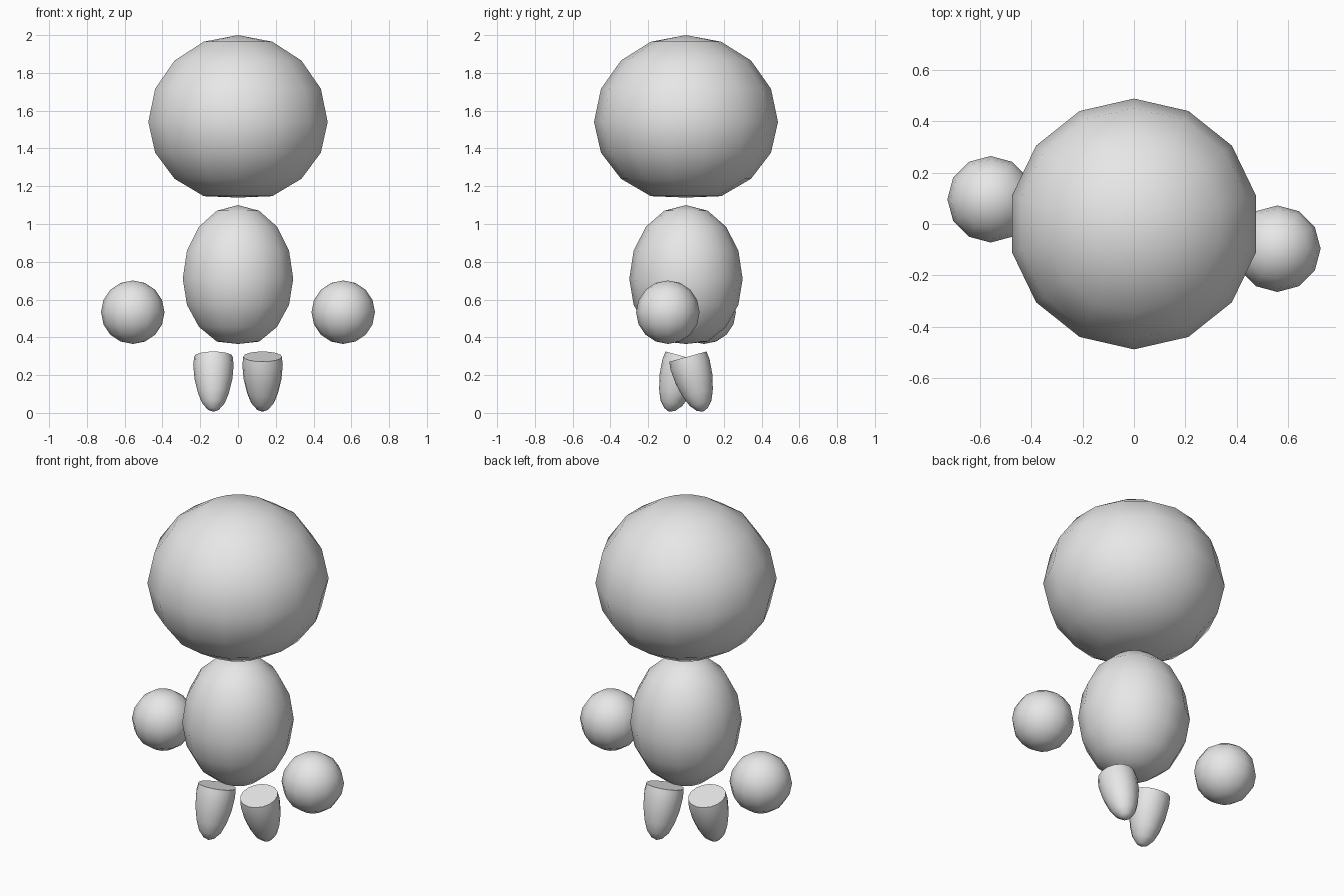
import bpy, bmesh, math
from mathutils import Matrix

cube = bpy.data.objects.get("Cube")
if cube:
    bpy.data.objects.remove(cube, do_unlink=True)

grey = bpy.data.materials.new("plain grey")
grey.use_nodes = True
colour = (0.8, 0.8, 0.8, 1)
grey.diffuse_color = colour
grey.node_tree.nodes["Principled BSDF"].inputs["Base Color"].default_value = colour


def lathe(name, profile, sides, place):
    """Spin (radius, height) points, top first; a zero radius makes a pole."""
    bm = bmesh.new()
    rings = []
    for r, z in profile:
        if r == 0:
            rings.append([bm.verts.new((0, 0, z))] * sides)
            continue
        angles = [math.pi / 2 + math.tau * i / sides for i in range(sides)]
        rings.append([bm.verts.new((r * math.cos(a), r * math.sin(a), z)) for a in angles])
    for upper, lower in zip(rings, rings[1:]):
        for i in range(sides):
            j = (i + 1) % sides
            corners = dict.fromkeys((upper[i], lower[i], lower[j], upper[j]))
            bm.faces.new(list(corners)).smooth = True
    # Flat, sharp-edged lid where the top is open
    if profile[0][0] > 0:
        lid = bm.faces.new(rings[0])
        for edge in lid.edges:
            edge.smooth = False
    bmesh.ops.recalc_face_normals(bm, faces=bm.faces)
    mesh = bpy.data.meshes.new(name)
    bm.to_mesh(mesh)
    bm.free()
    mesh.materials.append(grey)
    obj = bpy.data.objects.new(name, mesh)
    obj.matrix_world = place
    bpy.context.collection.objects.link(obj)


def ball(radius, up, down, rings=8):
    """Profile of a sphere with its own height above and below the middle."""
    points = [(0, up)]
    for i in range(1, rings):
        a = math.pi * i / rings
        points.append((radius * math.sin(a), math.cos(a) * (up if a < math.pi / 2 else down)))
    return points + [(0, -down)]


# Head and body: round on top, slightly flattened underneath
head = ball(0.487, 0.46, 0.425)
head[-1] = (0, -0.40)
lathe("head", head, 14, Matrix.Translation((0, 0, 1.54)))
body = ball(0.3, 0.39, 0.36)
body[-1] = (0, -0.345)
lathe("body", body, 14, Matrix.Translation((0, 0, 0.71)))

# Hands and legs swing in opposite directions on each side
leg = [(0.102, 0), (0.107, -0.045), (0.1, -0.125), (0.082, -0.2),
       (0.06, -0.255), (0.03, -0.29), (0, -0.303)]
for side, s in (("left", 1), ("right", -1)):
    lathe(side + "_hand", ball(0.168, 0.168, 0.168), 12,
          Matrix.Translation((s * 0.557, -s * 0.096, 0.533)))
    lathe(side + "_leg", leg, 16,
          Matrix.Translation((s * 0.13, s * 0.01, 0.298))
          @ Matrix.Rotation(math.radians(s * 15.4), 4, "X"))
